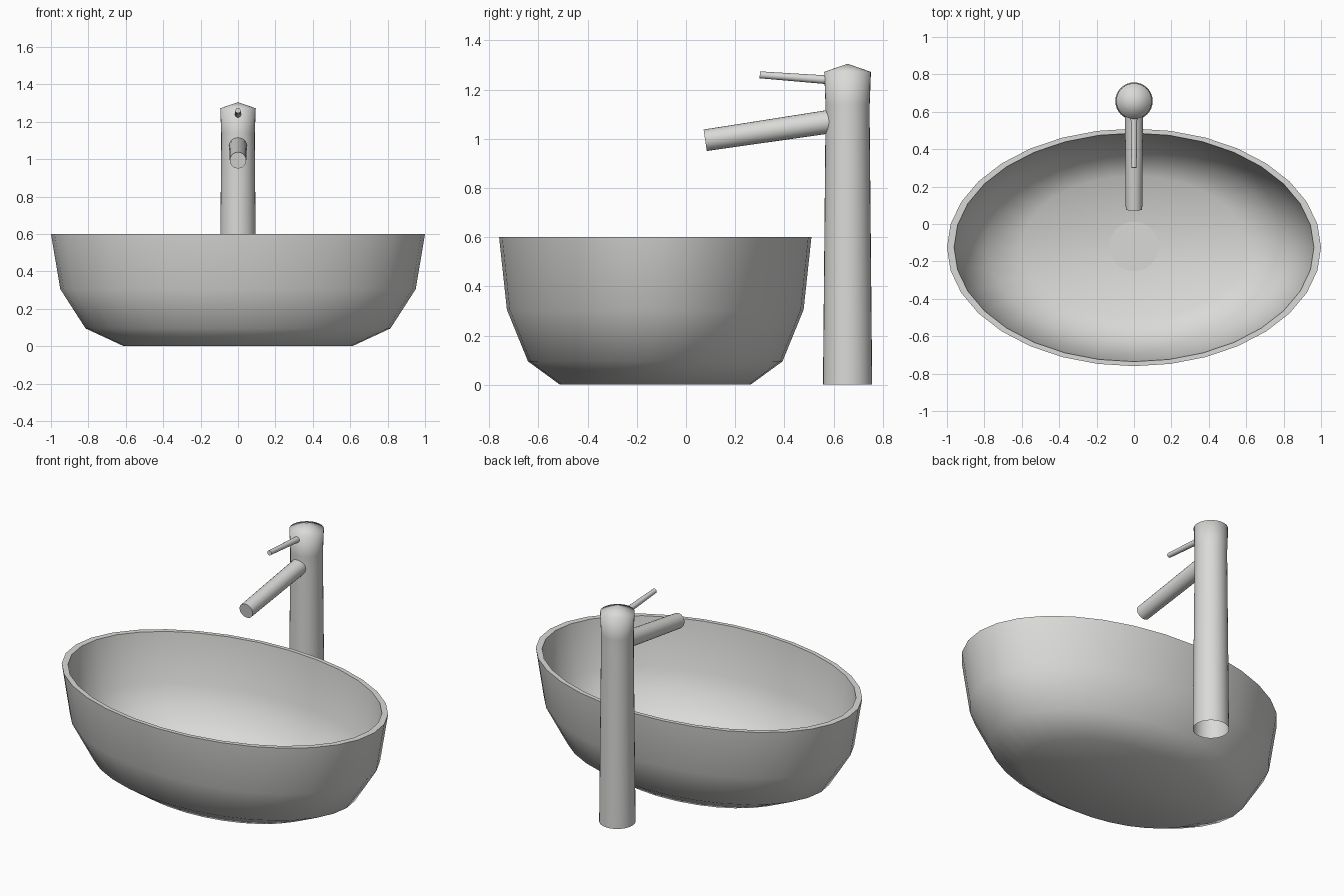
import bpy, bmesh, math
from mathutils import Vector

cube = bpy.data.objects.get("Cube")
if cube:
    bpy.data.objects.remove(cube, do_unlink=True)

# One light grey for the whole set
grey = bpy.data.materials.new("light_grey")
grey.use_nodes = True
colour = (0.7, 0.7, 0.69, 1)
grey.diffuse_color = colour
grey.node_tree.nodes["Principled BSDF"].inputs["Base Color"].default_value = colour


def lathe(name, profile, segments, squash=1.0, angle=50):
    """Revolve (radius, height) points about z; radius 0 makes a pole."""
    bm = bmesh.new()
    rings = []
    for r, z in profile:
        if r == 0:
            rings.append([bm.verts.new((0, 0, z))] * segments)
        else:
            turns = [math.tau * i / segments for i in range(segments)]
            rings.append([bm.verts.new((r * math.cos(a), r * squash * math.sin(a), z))
                          for a in turns])
    for low, high in zip(rings, rings[1:]):
        for i in range(segments):
            j = (i + 1) % segments
            corners = [low[i], low[j], high[j], high[i]]
            bm.faces.new(list(dict.fromkeys(corners)))
    mesh = bpy.data.meshes.new(name)
    bm.to_mesh(mesh)
    bm.free()
    mesh.materials.append(grey)
    obj = bpy.data.objects.new(name, mesh)
    bpy.context.collection.objects.link(obj)
    bpy.ops.object.select_all(action='DESELECT')
    obj.select_set(True)
    bpy.context.view_layer.objects.active = obj
    bpy.ops.object.shade_smooth_by_angle(angle=math.radians(angle))
    return obj


def rod(name, start, end, r_start, r_end, segments):
    """Capped round bar between two points."""
    axis = Vector(end) - Vector(start)
    obj = lathe(name, [(0, 0), (r_start, 0), (r_end, axis.length), (0, axis.length)], segments)
    obj.location = start
    obj.rotation_euler = axis.to_track_quat('Z', 'Y').to_euler()
    return obj


BOWL_Y = -0.125
TAP_Y = 0.657

# Oval basin: outside from the base up, over the rim, then down inside
outside = [(0, 0), (0.61, 0), (0.815, 0.095), (0.95, 0.305), (1.0, 0.6)]
inside = [(0.962, 0.6), (0.915, 0.305), (0.79, 0.115), (0.6, 0.025), (0, 0.025)]
basin = lathe("basin", outside + inside, 32, squash=0.635)
basin.location.y = BOWL_Y

# Round drain cover on the basin floor
drain = lathe("drain_cover", [(0.132, 0.025), (0.132, 0.032), (0, 0.032)], 32)
drain.location.y = BOWL_Y + 0.005

# Tap column, open underneath, with a shallow pointed cap
column = lathe("tap_column", [(0.1, 0), (0.09, 1.06), (0.09, 1.14), (0.095, 1.272), (0, 1.305)],
               32, angle=80)
column.location.y = TAP_Y

# Spout and lever reaching out over the basin
rod("spout", (0, 0.6, 1.072), (0, 0.078, 0.994), 0.048, 0.044, 24)
rod("lever", (0, 0.6, 1.238), (0, 0.3, 1.26), 0.018, 0.014, 16)
